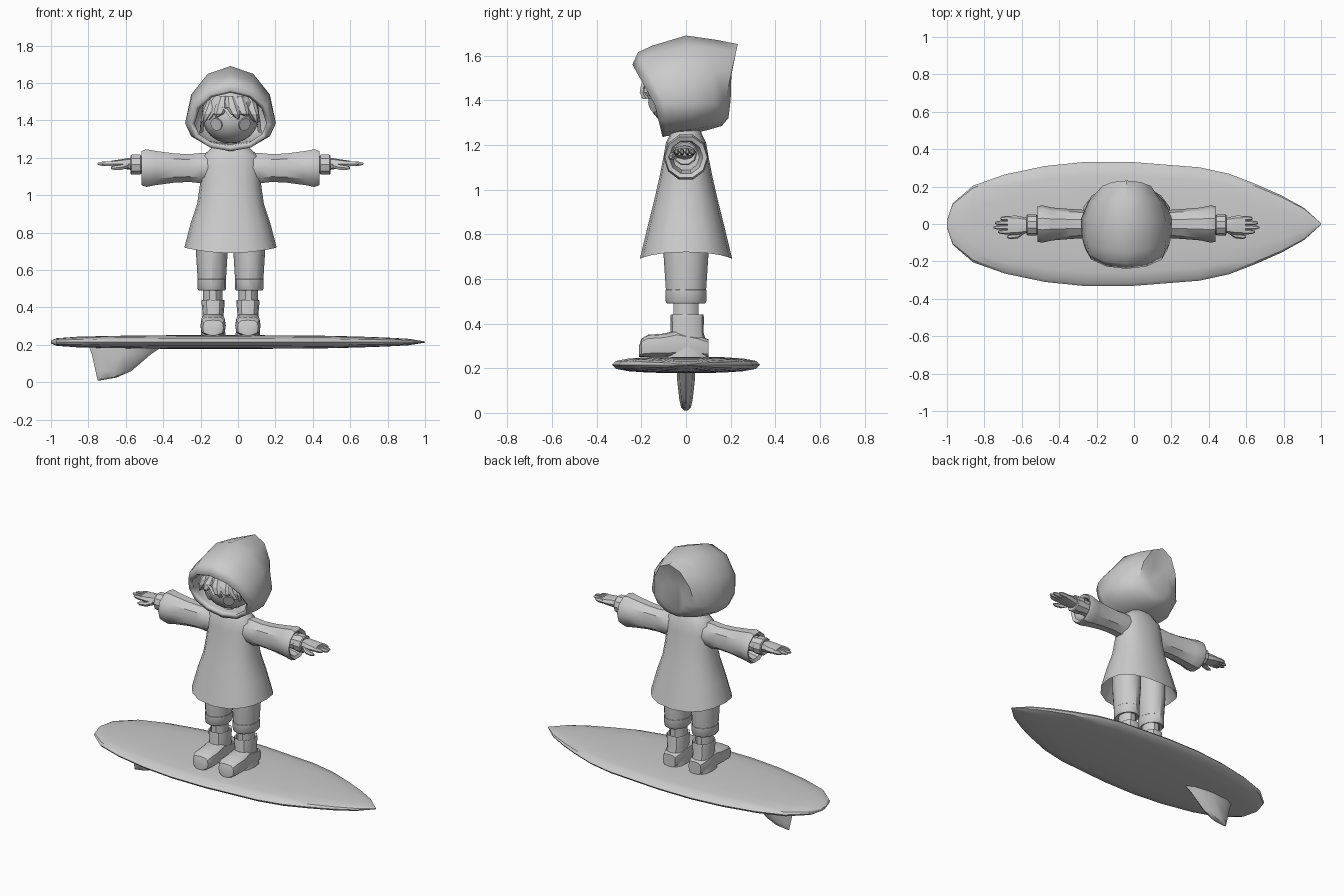
import bpy, bmesh, math
from mathutils import Vector

cube = bpy.data.objects.get("Cube")
if cube:
    bpy.data.objects.remove(cube)

grey = bpy.data.materials.new("plain_grey")
grey.use_nodes = True
grey.diffuse_color = (0.6, 0.6, 0.6, 1)
grey.node_tree.nodes["Principled BSDF"].inputs["Base Color"].default_value = (0.6, 0.6, 0.6, 1)

CX = -0.04  # the figure's own centre line
SIDES = (("left", 1), ("right", -1))


def oval(axis, pos, c, r, n=12, power=1.0, turn=0.0):
    """Ring of n points round the given axis; power below 1 makes it boxier."""
    pts = []
    for i in range(n):
        a = math.tau * (i + turn) / n
        u, v = (r[k] * math.copysign(abs(f) ** power, f)
                for k, f in enumerate((math.cos(a), math.sin(a))))
        u, v = u + c[0], v + c[1]
        pts.append({"x": (pos, u, v), "y": (u, pos, v), "z": (u, v, pos)}[axis])
    return pts


def loft(name, rings, origin=(0, 0, 0), mirror=1, caps=(True, True), angle=35):
    """Skin a row of rings into one object."""
    bm = bmesh.new()
    rows = [[bm.verts.new((origin[0] + mirror * p[0], origin[1] + p[1], origin[2] + p[2]))
             for p in ring] for ring in rings]
    n = len(rows[0])
    for a, b in zip(rows, rows[1:]):
        for i in range(n):
            j = (i + 1) % n
            bm.faces.new((a[i], a[j], b[j], b[i]))
    for want, row in zip(caps, (rows[0], rows[-1])):
        if want:
            bm.faces.new(row)
    bmesh.ops.recalc_face_normals(bm, faces=bm.faces)
    mesh = bpy.data.meshes.new(name)
    bm.to_mesh(mesh)
    bm.free()
    ob = bpy.data.objects.new(name, mesh)
    bpy.context.collection.objects.link(ob)
    mesh.materials.append(grey)
    smooth(ob, angle)
    return ob


def smooth(ob, angle):
    bpy.ops.object.select_all(action="DESELECT")
    ob.select_set(True)
    bpy.context.view_layer.objects.active = ob
    bpy.ops.object.shade_smooth_by_angle(angle=math.radians(angle))


# Surfboard: half width along its length
outline = [(-1, .02), (-.97, .11), (-.86, .205), (-.69, .265), (-.475, .31), (-.26, .332),
           (-.02, .332), (.35, .303), (.51, .268), (.66, .21), (.79, .152), (.91, .085), (1, .004)]
loft("surfboard", [oval("x", x, (0, .215), (w, .037 * (w / .332) ** .55), 16, .75)
                   for x, w in outline])

# Fin: swept back, thinner towards the tip
fin = [(.2, -.8, -.39, .042), (.15, -.782, -.465, .04), (.06, -.762, -.57, .03),
       (.025, -.754, -.65, .022), (.01, -.75, -.735, .006)]
loft("fin", [oval("z", z, ((a + b) / 2, 0), ((b - a) / 2, w), 8) for z, a, b, w in fin])

# Coat body: hollow hem, flared skirt, shoulders and collar
coat = []
for z, rx, ry in [(.95, .14, .11), (.71, .238, .197), (.70, .247, .207), (.85, .213, .168),
                  (.955, .178, .142), (1.06, .163, .118), (1.15, .158, .1), (1.21, .15, .09),
                  (1.24, .115, .075), (1.28, .07, .06)]:
    ring = oval("z", z, (0, 0), (rx, ry), 16, .85)
    if z < .8:
        ring = [(x, y, z - .01 + .03 * abs(x / rx) ** 2) for x, y, _ in ring]
    coat.append(ring)
loft("coat_body", coat, (CX, 0, 0))

for side, s in SIDES:
    # Sleeve with a turned-in cuff
    loft(side + "_sleeve", [oval("x", x, (0, 1.145), r, 10) for x, r in [
        (.08, (.07, .08)), (.16, (.075, .085)), (.22, (.075, .078)), (.3, (.08, .082)),
        (.4, (.088, .096)), (.45, (.1, .106)), (.475, (.095, .096)),
        (.465, (.075, .077)), (.4, (.06, .06))]], (CX, 0, 0), s)
    # Wrist band and wrist
    loft(side + "_wrist_band", [oval("x", x, (-.005, 1.163), (r, r), 10) for x, r in [
        (.38, .05), (.478, .05), (.482, .056), (.53, .056), (.535, .05), (.53, .036)]],
        (CX, 0, 0), s)
    # Palm, fingers and thumb
    loft(side + "_palm", [oval("x", x, (-.007, z), r, 8, .8) for x, z, r in [
        (.5, 1.163, (.035, .033)), (.55, 1.168, (.044, .03)), (.59, 1.168, (.052, .023)),
        (.635, 1.168, (.05, .017))]], (CX, 0, 0), s)
    for i, length in enumerate((.055, .075, .07, .045)):
        y = -.042 + i * .024
        loft(f"{side}_finger_{i + 1}", [oval("x", .62 + length * t, (y, 1.168), (r, r * 1.15), 6)
                                        for t, r in ((0, .013), (.6, .013), (1, .01), (1.2, .005))],
             (CX, 0, 0), s)
    loft(side + "_thumb", [oval("x", x, (y, z), (r, r), 6) for x, y, z, r in [
        (.545, -.035, 1.16, .016), (.58, -.06, 1.15, .016), (.62, -.068, 1.146, .013),
        (.64, -.068, 1.145, .006)]], (CX, 0, 0), s)

    # Trouser leg with a rolled cuff, then the shin
    hip = (CX, 0, 0)
    loft(side + "_trouser_leg", [oval("z", z, (.1, 0), r, 12) for z, r in [
        (.86, (.085, .1)), (.7, (.085, .1)), (.52, (.074, .088))]], hip, s)
    loft(side + "_trouser_cuff", [oval("z", z, (.1, 0), r, 12) for z, r in [
        (.56, (.07, .08)), (.55, (.077, .092)), (.5, (.077, .092)), (.49, (.07, .085)),
        (.5, (.055, .06))]], hip, s)
    loft(side + "_shin", [oval("z", z, (.095, 0), (.052, .06), 10) for z in (.52, .42)], hip, s)
    # Boot shaft and rounded foot
    loft(side + "_boot_shaft", [oval("z", z, (.093, y), r, 12, .8) for z, y, r in [
        (.25, .005, (.066, .095)), (.3, .007, (.062, .088)), (.36, .005, (.056, .074)),
        (.43, .005, (.062, .075)), (.44, .005, (.06, .073)), (.43, .005, (.05, .06))]], hip, s)
    loft(side + "_boot_foot", [oval("y", y, (.093, .25 + h / 2), (w, h / 2), 12, .6)
                               for y, w, h in [(-.21, .035, .05), (-.2, .055, .082),
                                               (-.17, .067, .1), (-.1, .068, .105),
                                               (-.04, .064, .12), (.05, .062, .1),
                                               (.1, .045, .08)]], hip, s)


# Hood: rings run from the face opening to the pointed back
def hood_ring(top, side, bottom, n=12):
    pts = []
    for i in range(n):
        a = math.tau * i / n
        end = top if math.cos(a) > 0 else bottom
        f = abs(math.cos(a))
        pts.append((side[0] * math.sin(a), side[1] + (end[0] - side[1]) * f,
                    side[2] + (end[1] - side[2]) * f))
    return pts


hood = loft("hood", [hood_ring(*r) for r in [
    ((-.24, 1.56), (.218, -.14, 1.38), (-.105, 1.235)),
    ((-.215, 1.615), (.232, -.1, 1.385), (-.085, 1.24)),
    ((-.15, 1.645), (.243, -.04, 1.385), (-.05, 1.245)),
    ((0, 1.69), (.243, .03, 1.385), (.02, 1.25)),
    ((.14, 1.67), (.205, .12, 1.39), (.09, 1.265)),
    ((.232, 1.652), (.15, .175, 1.395), (.16, 1.285)),
    ((.19, 1.54), (.08, .2, 1.4), (.19, 1.32))]], (CX, 0, 0), caps=(False, True), angle=40)
shell = hood.modifiers.new("thickness", "SOLIDIFY")
shell.thickness = .028
shell.offset = -1

# Head
HEAD, RAD = Vector((CX, -.02, 1.415)), Vector((.15, .15, .138))
bpy.ops.mesh.primitive_uv_sphere_add(segments=20, ring_count=12, location=HEAD)
head = bpy.context.object
head.name, head.scale = "head", RAD
head.data.materials.append(grey)
smooth(head, 60)

# Hair cap with a jagged fringe
n = 24
hair = [oval("z", z, (0, 0), (r, r * 1.04), n) for z, r in
        ((1.575, .03), (1.55, .1), (1.50, .145))]
tips = []
for i, (x, y, z) in enumerate(oval("z", 0, (0, 0), (.166, .18), n)):
    front = -y / .18
    low = 1.44 - .06 * (i % 3 == 0) - .02 * (i % 3 == 1) + .03 * max(front, 0)
    if abs(x) > .13 and front > -.3:
        low -= .05
    tips.append((x, y, low))
inner = [(x * .88, y * .85, z + .008) for x, y, z in tips]
loft("hair", hair + [tips, inner], (CX, -.02, 0), caps=(True, False), angle=25)

# Fringe locks over the brow
for i, (x, slant, low) in enumerate([(-.105, -.03, 1.385), (-.05, -.02, 1.415), (.01, .025, 1.405),
                                     (.06, .02, 1.42), (.11, .025, 1.385)]):
    y = -.19 + x * x * 5
    loft(f"fringe_lock_{i + 1}", [oval("z", z, (x + slant * t, y + d), (w, .016), 6)
                                  for z, t, w, d in ((1.53, -.5, .02, .045), (1.47, 0, .034, .002),
                                                     (1.435, .6, .026, -.004), (low, 1.3, .003, .01))],
         (CX, 0, 0), angle=25)

# Eyes: thin round plates lying on the face
for side, s in SIDES:
    x, z = s * .074, -.035
    y = -RAD.y * math.sqrt(1 - (x / RAD.x) ** 2 - (z / RAD.z) ** 2)
    normal = Vector((x / RAD.x ** 2, y / RAD.y ** 2, z / RAD.z ** 2)).normalized()
    bpy.ops.mesh.primitive_cylinder_add(vertices=20, radius=.034, depth=.009,
                                        location=HEAD + Vector((x, y, z)) + normal * .002)
    eye = bpy.context.object
    eye.name = side + "_eye"
    eye.rotation_euler = normal.to_track_quat("Z", "Y").to_euler()
    eye.data.materials.append(grey)
